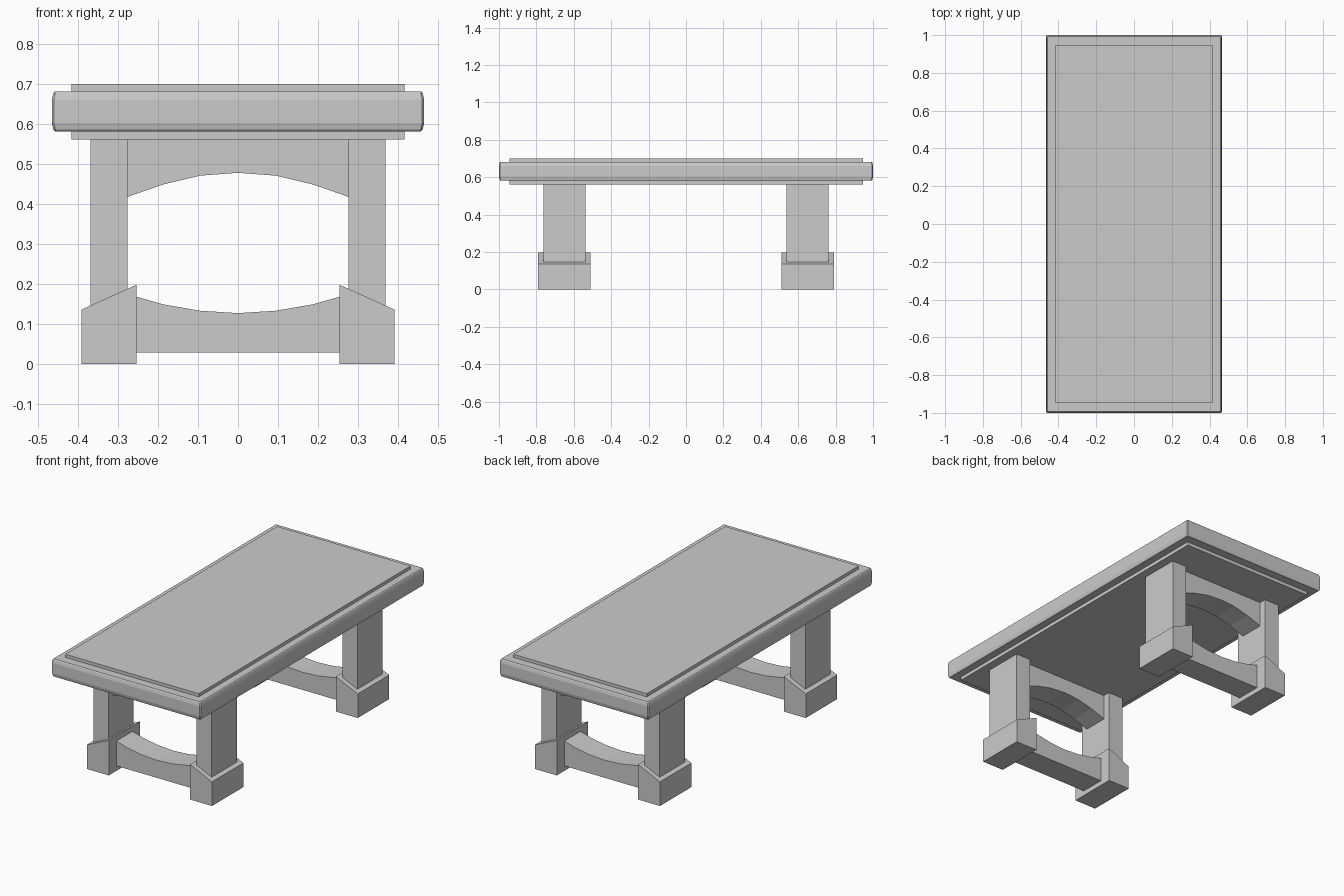
import bpy, bmesh

if "Cube" in bpy.data.objects:
    bpy.data.objects.remove(bpy.data.objects["Cube"])


def make_object(name, bm):
    bmesh.ops.recalc_face_normals(bm, faces=bm.faces)
    mesh = bpy.data.meshes.new(name)
    bm.to_mesh(mesh)
    bm.free()
    obj = bpy.data.objects.new(name, mesh)
    bpy.context.collection.objects.link(obj)
    return obj


def loft(name, rings):
    """Join matching rings of points and cap both ends."""
    bm = bmesh.new()
    loops = [[bm.verts.new(p) for p in ring] for ring in rings]
    n = len(loops[0])
    for a, b in zip(loops, loops[1:]):
        for i in range(n):
            j = (i + 1) % n
            bm.faces.new((a[i], a[j], b[j], b[i]))
    bm.faces.new(loops[0])
    bm.faces.new(loops[-1])
    return make_object(name, bm)


def extrude_profile(name, profile, y, half_width):
    """Extrude an x-z outline along y."""
    return loft(name, [[(x, y + s * half_width, z) for x, z in profile] for s in (-1, 1)])


def clipped_rectangle(hx, hy, z, c):
    return [(hx - c, -hy, z), (hx, -hy + c, z), (hx, hy - c, z), (hx - c, hy, z),
            (-hx + c, hy, z), (-hx, hy - c, z), (-hx, -hy + c, z), (-hx + c, -hy, z)]


def mirrored(half):
    """Complete a left half curve that ends on x = 0."""
    return half + [(-x, z) for x, z in half[-2::-1]]


# Tabletop slab with softened rim
RIM = [(0.008, 0.582), (0.004, 0.586), (0, 0.603), (0, 0.661), (0.004, 0.678), (0.008, 0.682)]
loft("tabletop_rim", [clipped_rectangle(0.466 - i, 1.0 - i, z, 0.005) for i, z in RIM])

# Inner panel, proud of the slab above and below
panel = [(-0.417, 0.562), (0.417, 0.562), (0.417, 0.70), (-0.417, 0.70)]
extrude_profile("tabletop_panel", panel, 0, 0.945)

# Arched curves of the brace and stretcher
brace = mirrored([(-0.276, 0.418), (-0.187, 0.449), (-0.095, 0.471), (0, 0.478)])
brace += [(0.276, 0.565), (-0.276, 0.565)]
stretcher = mirrored([(-0.254, 0.168), (-0.187, 0.149), (-0.095, 0.133), (0, 0.127)])
stretcher += [(0.254, 0.028), (-0.254, 0.028)]

# Two trestles: legs, sloped feet, upper brace and lower stretcher
for end, y in (("front", -0.65), ("back", 0.65)):
    for side, s in (("left", -1), ("right", 1)):
        leg = [(0.276, 0.10), (0.369, 0.10), (0.369, 0.565), (0.276, 0.565)]
        foot = [(0.254, 0), (0.391, 0), (0.391, 0.136), (0.254, 0.198)]
        extrude_profile(f"{end}_{side}_leg", [(s * x, z) for x, z in leg], y, 0.1125)
        extrude_profile(f"{end}_{side}_foot", [(s * x, z) for x, z in foot], y, 0.14)
    extrude_profile(f"{end}_arched_brace", brace, y, 0.072)
    extrude_profile(f"{end}_stretcher", stretcher, y, 0.072)
